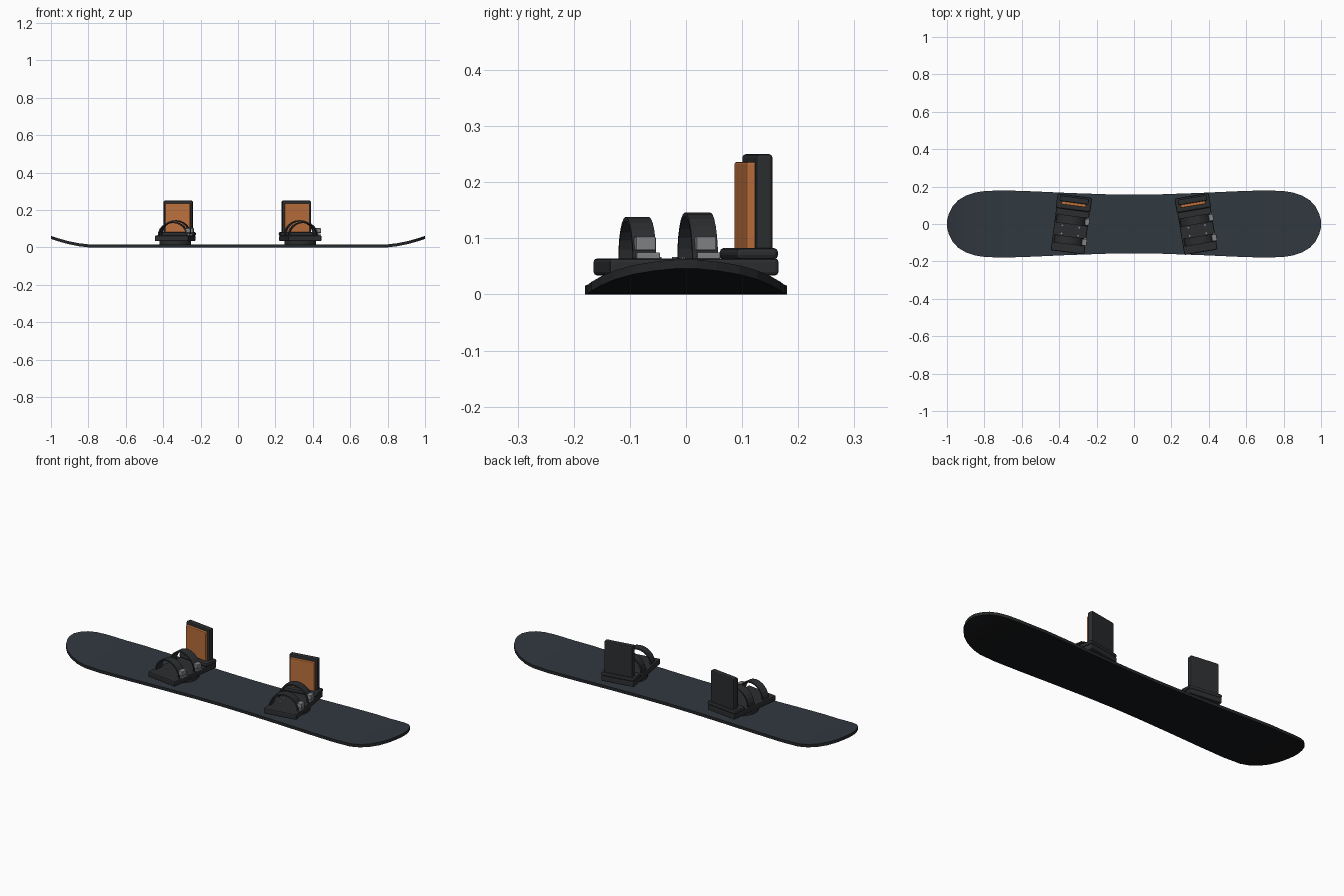
import bpy, bmesh, math
from mathutils import Matrix

if "Cube" in bpy.data.objects:
    bpy.data.objects.remove(bpy.data.objects["Cube"])


def material(name, r, g, b):
    m = bpy.data.materials.new(name)
    m.diffuse_color = (r, g, b, 1)
    m.use_nodes = True
    m.node_tree.nodes["Principled BSDF"].inputs["Base Color"].default_value = m.diffuse_color
    return m


DECK = material("deck", 0.030, 0.040, 0.050)
BASE = material("base", 0.008, 0.009, 0.010)
EDGE = material("edge", 0.018, 0.020, 0.022)
DARK = material("dark_plastic", 0.025, 0.027, 0.029)
PAD = material("orange_pad", 0.50, 0.16, 0.045)
METAL = material("metal", 0.22, 0.23, 0.24)


def finish(name, bm, mats, place=Matrix(), bevel=0.0):
    bmesh.ops.recalc_face_normals(bm, faces=bm.faces)
    me = bpy.data.meshes.new(name)
    bm.to_mesh(me)
    bm.free()
    for m in mats:
        me.materials.append(m)
    ob = bpy.data.objects.new(name, me)
    bpy.context.collection.objects.link(ob)
    ob.matrix_world = place
    if bevel:
        mod = ob.modifiers.new("bevel", 'BEVEL')
        mod.width = bevel
        mod.segments = 2
    return ob


def box(name, lo, hi, mat, place, bevel=0.004):
    bm = bmesh.new()
    bmesh.ops.create_cube(bm, size=1)
    for v in bm.verts:
        v.co = [a + (c + 0.5) * (b - a) for a, b, c in zip(lo, hi, v.co)]
    return finish(name, bm, [mat], place, bevel)


def disc(name, x, y, z0, z1, radius, sides, mat, place):
    bm = bmesh.new()
    bmesh.ops.create_cone(bm, cap_ends=True, segments=sides, radius1=radius, radius2=radius,
                          depth=z1 - z0, matrix=Matrix.Translation((x, y, (z0 + z1) / 2)))
    return finish(name, bm, [mat], place)


def strap(name, y, width, rx, height, place, z0=0.062, t=0.007, n=12):
    # half-ellipse band arching over the foot
    bm = bmesh.new()
    rings = []
    for i in range(n + 1):
        a = math.pi * i / n
        rings.append([bm.verts.new(((rx - d) * math.cos(a), y + s * width / 2,
                                    z0 + (height - d) * math.sin(a)))
                      for d, s in ((0, -1), (0, 1), (t, 1), (t, -1))])
    for p, q in zip(rings, rings[1:]):
        for k in range(4):
            bm.faces.new((p[k], p[k - 1], q[k - 1], q[k]))
    bm.faces.new(rings[0])
    bm.faces.new(rings[-1])
    return finish(name, bm, [DARK], place)


# board: half-width stations with sidecut and upturned tips
half = [(0, .157), (.15, .159), (.35, .166), (.55, .175), (.7, .180), (.8, .176), (.85, .168),
        (.9, .151), (.94, .127), (.97, .095), (.99, .055), (1, .02)]
stations = [(-x, w) for x, w in reversed(half[1:])] + half
bm = bmesh.new()
rings = []
for x, w in stations:
    rise = 0.046 * (max(0, abs(x) - 0.78) / 0.22) ** 1.7
    rings.append([bm.verts.new((x, s * w, rise + z))
                  for s, z in ((-1, 0), (1, 0), (1, .016), (-1, .016))])
for p, q in zip(rings, rings[1:]):
    for k, slot in enumerate((1, 2, 0, 2)):
        f = bm.faces.new((p[k], p[(k + 1) % 4], q[(k + 1) % 4], q[k]))
        f.material_index = slot
for end in (rings[0], rings[-1]):
    bm.faces.new(end).material_index = 2
finish("board", bm, [DECK, BASE, EDGE])

# two bindings, toed outwards
for side, cx, angle in (("left", -0.336, -7.5), ("right", 0.333, 9.5)):
    P = Matrix.Translation((cx, 0, 0)) @ Matrix.Rotation(math.radians(angle), 4, 'Z')
    disc(side + "_mount_disc", 0, 0, 0.015, 0.036, 0.085, 24, DARK, P)
    box(side + "_baseplate", (-.09, -.153, .034), (.09, .153, .064), DARK, P, 0.006)
    box(side + "_heel_cup", (-.093, .075, .062), (.093, .152, .083), DARK, P, 0.008)
    box(side + "_highback", (-.078, .114, .07), (.078, .144, .25), DARK, P, 0.006)
    box(side + "_back_pad", (-.067, .098, .078), (.067, .116, .236), PAD, P, 0.004)
    strap(side + "_toe_strap", -.088, .042, .080, .076, P)
    strap(side + "_ankle_strap", .021, .046, .083, .084, P)
    for part, y in (("toe", -.088), ("ankle", .021)):
        box(f"{side}_{part}_buckle", (.070, y - .018, .078), (.096, y + .018, .103), METAL, P, 0.003)
        box(f"{side}_{part}_lever", (.078, y - .016, .063), (.092, y + .026, .075), METAL, P, 0.002)
    for sx in (-1, 1):
        for sy in (-1, 1):
            disc(side + "_screw", sx * .045, -.035 + sy * .022, .062, .067, .005, 8, METAL, P)
